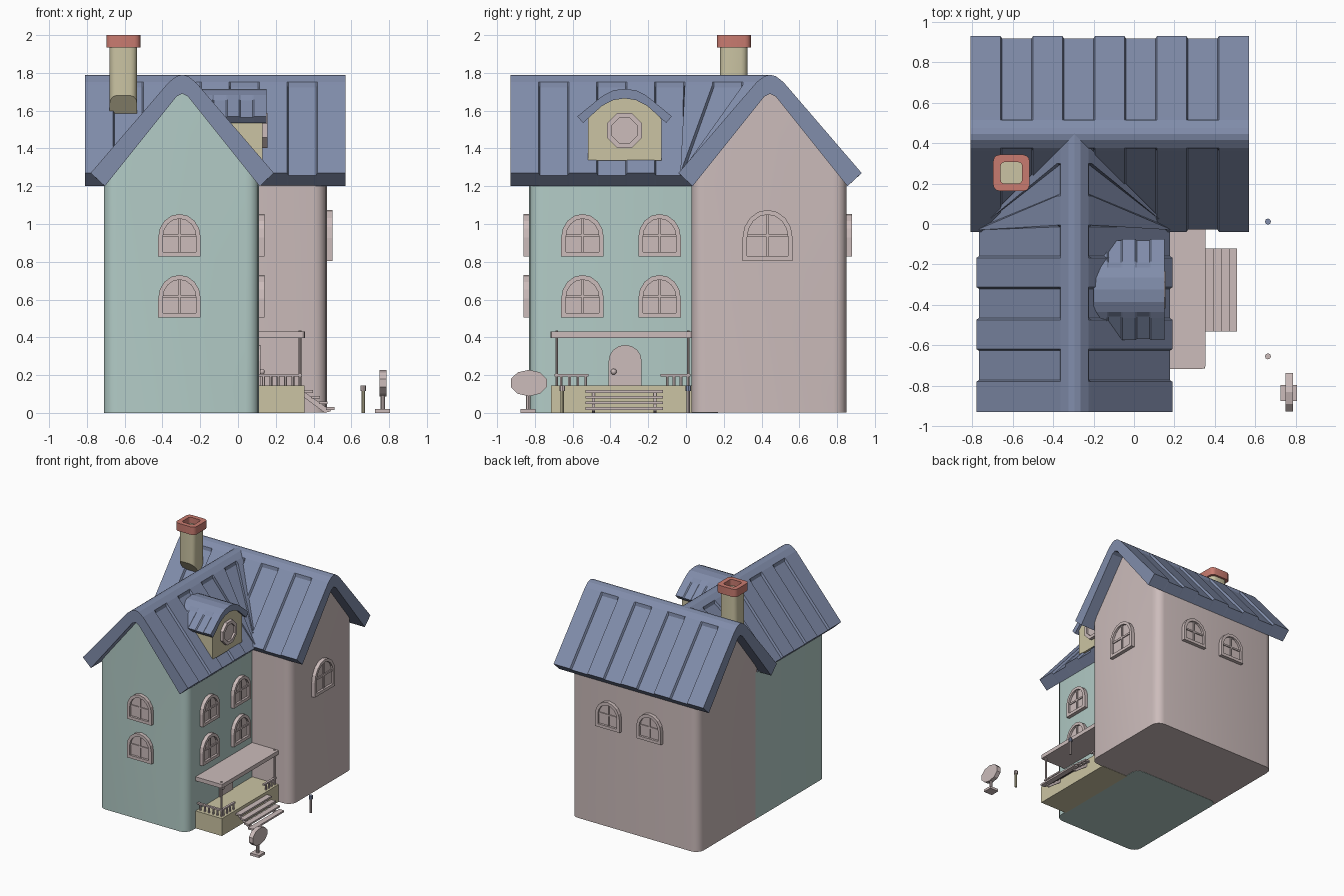
import bpy, bmesh
from math import sin, cos, pi, radians
from mathutils import Matrix, Vector

cube = bpy.data.objects.get("Cube")
if cube:
    bpy.data.objects.remove(cube, do_unlink=True)


def material(name, rgb):
    lin = [((c / 255 + 0.055) / 1.055) ** 2.4 for c in rgb] + [1]
    m = bpy.data.materials.new(name)
    m.use_nodes = True
    m.diffuse_color = lin
    m.node_tree.nodes["Principled BSDF"].inputs["Base Color"].default_value = lin
    return m


PINK = material("pale pink", (204, 188, 187))
TEAL = material("pale teal", (179, 204, 199))
BLUE = material("slate blue", (129, 141, 171))
CREAM = material("cream", (203, 196, 163))
RED = material("brick red", (201, 123, 112))


def axes(u, v, d, origin=(0, 0, 0)):
    m = Matrix((u, v, d)).transposed().to_4x4()
    m.translation = origin
    return m


X, Y, Z = Vector((1, 0, 0)), Vector((0, 1, 0)), Vector((0, 0, 1))


def finish(bm, name, mat, smooth=False):
    bmesh.ops.remove_doubles(bm, verts=bm.verts, dist=0.0002)
    bmesh.ops.recalc_face_normals(bm, faces=bm.faces)
    me = bpy.data.meshes.new(name)
    bm.to_mesh(me)
    bm.free()
    me.materials.append(mat)
    ob = bpy.data.objects.new(name, me)
    bpy.context.collection.objects.link(ob)
    if smooth:
        bpy.ops.object.select_all(action='DESELECT')
        ob.select_set(True)
        bpy.context.view_layer.objects.active = ob
        bpy.ops.object.shade_smooth_by_angle(angle=radians(35))
    return ob


def loft(rings, cap=True):
    """Skin closed rings of points into a solid."""
    bm = bmesh.new()
    vs = [[bm.verts.new(p) for p in r] for r in rings]
    n = len(vs[0])
    for a, b in zip(vs, vs[1:]):
        for i in range(n):
            j = (i + 1) % n
            bm.faces.new((a[i], a[j], b[j], b[i]))
    if cap:
        bm.faces.new(vs[0])
        bm.faces.new(vs[-1])
    return bm


def prism(name, pts, d0, d1, mat, m=Matrix(), smooth=False):
    rings = [[m @ Vector((u, v, d)) for u, v in pts] for d in (d0, d1)]
    return finish(loft(rings), name, mat, smooth)


def box(name, lo, hi, mat, m=Matrix()):
    return prism(name, [(lo[0], lo[1]), (hi[0], lo[1]), (hi[0], hi[1]), (lo[0], hi[1])],
                 lo[2], hi[2], mat, m)


def rounded(x0, x1, y0, y1, r, seg=4):
    pts = []
    for k, (cx, cy) in enumerate([(x1 - r, y1 - r), (x0 + r, y1 - r), (x0 + r, y0 + r), (x1 - r, y0 + r)]):
        for i in range(seg + 1):
            a = pi / 2 * (k + i / seg)
            pts.append((cx + r * cos(a), cy + r * sin(a)))
    return pts


def oval(ru, rv, n, turn=0.0, cu=0, cv=0):
    return [(cu + ru * cos(2 * pi * i / n + turn), cv + rv * sin(2 * pi * i / n + turn)) for i in range(n)]


def rod(name, x, y, z0, z1, r, mat, n=8):
    return prism(name, oval(r, r, n, 0, x, y), z0, z1, mat, smooth=True)


# House walls, trimmed under the gables
def wall(name, foot, mat, mid, across, z0):
    bm = loft([[Vector((x, y, z)) for x, y in foot] for z in (z0, 1.8)])
    for s in (1, -1):
        bmesh.ops.bisect_plane(bm, geom=bm.verts[:] + bm.edges[:] + bm.faces[:],
                               plane_co=across * (mid + s * 0.41) + Z * 1.22,
                               plane_no=across * s * 1.22 + Z, clear_outer=True)
    finish(bm, name, mat, True)


wall("front_wing_walls", rounded(-0.71, 0.11, -0.83, 0.17, 0.07), TEAL, -0.30, X, 0)
wall("rear_wing_walls", rounded(-0.71, 0.47, 0.03, 0.85, 0.07), PINK, 0.44, Y, 0.002)


# Roofs: gable section lofted along the ridge, alternate panels sunk slightly
def roof(name, outer, inner, start, end, count, m, sink, mitre=None):
    step = (end - start) / count
    rings = []
    for k in range(count):
        drop = sink * (k % 2)
        half = [(u - drop, z - drop) if i < 2 else (u, z) for i, (u, z) in enumerate(outer)]
        section = half + [(-u, z) for u, z in half[-2::-1]]
        section += [(-u, z) for u, z in inner] + inner[-2::-1]
        for v in (start + k * step + 0.004 * (k > 0), start + (k + 1) * step - 0.004 * (k < count - 1)):
            rings.append([m @ Vector((u, z, v if mitre is None else min(v, mitre - abs(u))))
                          for u, z in section])
    return finish(loft(rings), name, BLUE)


OUTER = [(0.485, 1.27), (0.085, 1.735), (0.07, 1.752), (0.03, 1.783), (0, 1.79)]
INNER = [(0.41, 1.2), (0.03, 1.675), (0, 1.69)]
roof("rear_wing_roof", OUTER, INNER, -0.81, 0.57, 9, axes(Y, Z, X, (0, 0.445, 0)), 0.012)
roof("front_wing_roof", OUTER, INNER, -0.93, 0.45, 9, axes(X, Z, Y, (-0.295, 0, 0)), 0.012, 0.455)

# Dormer
side = axes(Y, Z, X, (0, -0.325, 0))
half = [(0.195, 1.335), (0.195, 1.555), (0.12, 1.64), (0.06, 1.67), (0, 1.68)]
prism("dormer_walls", half + [(-u, z) for u, z in half[-2::-1]], -0.2, 0.13, CREAM, side)
roof("dormer_roof", [(0.25, 1.57), (0.14, 1.66), (0.11, 1.683), (0.06, 1.708), (0, 1.715)],
     [(0.22, 1.535), (0.12, 1.625), (0.06, 1.656), (0, 1.665)], -0.2, 0.15, 5, side, 0.006)


# Windows: raised frame with a recessed pane
def framed(name, outline, inset, depth, m):
    cu = sum(p[0] for p in outline) / len(outline)
    lo, hi = min(p[1] for p in outline), max(p[1] for p in outline)
    cv = (lo + hi) / 2
    k = 1 - 2 * inset / (hi - lo)
    inner = [(cu + (u - cu) * k, cv + (v - cv) * k) for u, v in outline]
    rings = [[m @ Vector((u, v, d)) for u, v in pts]
             for pts, d in ((outline, -0.01), (outline, depth), (inner, depth), (inner, depth * 0.4))]
    finish(loft(rings), name, PINK)


def arch(w, h, spring, n=8):
    return [(-w / 2, 0), (w / 2, 0)] + [
        (w / 2 * cos(pi * i / n), h * spring + h * (1 - spring) * sin(pi * i / n)) for i in range(n + 1)]


def window(origin, u, d, w=0.225, h=0.225):
    m = axes(u, Z, d, origin)
    framed("window_frame", arch(w, h, 0.45), 0.025, 0.03, m)
    box("window_mullion", (-0.006, 0.02, 0), (0.006, h - 0.02, 0.02), PINK, m)
    box("window_crossbar", (0.02 - w / 2, h * 0.47, 0), (w / 2 - 0.02, h * 0.53, 0.02), PINK, m)


for z in (0.505, 0.828):
    window((-0.31, -0.83, z), X, -Y)
    for y in (-0.548, -0.14):
        window((0.11, y, z), Y, X)
for x in (0.11, -0.27):
    window((x, 0.85, 0.828), -X, Y)
window((0.47, 0.432, 0.805), Y, X, 0.265, 0.27)
framed("dormer_round_window", oval(0.1, 0.1, 8, pi / 8), 0.026, 0.026, axes(Y, Z, X, (0.13, -0.326, 1.495)))

# Chimney: corbelled shaft with a hollow cap
shaft = rounded(-0.68, -0.534, 0.18, 0.326, 0.035, 3)
finish(loft([[Vector((x, y, 1.68 - 1.3 * (y - 0.18))) for x, y in shaft],
             [Vector((x, y, 1.95)) for x, y in shaft]]), "chimney_shaft", CREAM, True)
rings = []
for r, z in ((0.07, 1.935), (0.09, 1.935), (0.09, 2.0), (0.053, 2.0), (0.053, 1.95)):
    pts = rounded(-0.607 - r, -0.607 + r, 0.253 - r, 0.253 + r, r * 0.35, 3)
    rings.append([Vector((x, y, z)) for x, y in pts])
finish(loft(rings), "chimney_cap", RED, True)

# Porch: deck, canopy, posts and railings
box("porch_deck", (0.1, -0.715, 0), (0.352, 0.035, 0.145), CREAM)
prism("porch_canopy", rounded(0.09, 0.354, -0.717, 0.037, 0.015, 2), 0.397, 0.43, PINK)
for y in (-0.685, 0.012):
    rod("porch_post", 0.328, y, 0.14, 0.437, 0.007, PINK)
for y0, y1 in ((-0.695, -0.515), (-0.135, 0.025)):
    box("front_rail", (0.32, y0, 0.193), (0.338, y1, 0.205), PINK)
    for i in range(4):
        rod("front_baluster", 0.329, y0 + 0.035 + i * (y1 - y0 - 0.05) / 3, 0.14, 0.195, 0.008, PINK, 6)
box("side_rail", (0.1, -0.694, 0.193), (0.338, -0.676, 0.205), PINK)
for i in range(5):
    rod("side_baluster", 0.135 + i * 0.039, -0.685, 0.14, 0.195, 0.008, PINK, 6)

# Door and knob
prism("door", arch(0.175, 0.215, 0.6), 0, 0.008, PINK, axes(Y, Z, X, (0.11, -0.322, 0.145)))
bm = bmesh.new()
bmesh.ops.create_uvsphere(bm, u_segments=10, v_segments=6, radius=0.016,
                          matrix=Matrix.Translation((0.127, -0.383, 0.218)))
finish(bm, "door_knob", PINK, True)

# Steps
for i in range(4):
    x, z = 0.352 + i * 0.038, 0.12 - i * 0.03
    box("step_tread", (x, -0.533, z - 0.014), (x + 0.045, -0.122, z), PINK)
for y in (-0.49, -0.165):
    prism("step_stringer", [(0.352, 0.08), (0.352, 0.11), (0.495, 0.01), (0.46, 0)], y - 0.008, y + 0.008,
          PINK, axes(X, Z, Y))

# Garden pegs
for y, body, cap in ((-0.655, CREAM, PINK), (0.012, PINK, BLUE)):
    rod("garden_peg", 0.663, y, 0, 0.12, 0.009, body)
    rod("garden_peg_cap", 0.663, y, 0.115, 0.145, 0.015, cap)

# Garden sign
box("sign_base", (0.725, -0.875, 0), (0.806, -0.797, 0.02), PINK)
rod("sign_post", 0.767, -0.835, 0.015, 0.11, 0.012, PINK)
prism("sign_board", oval(0.1, 0.07, 10, pi / 10), -0.018, 0.018, PINK, axes(Y, Z, X, (0.768, -0.832, 0.158)))
